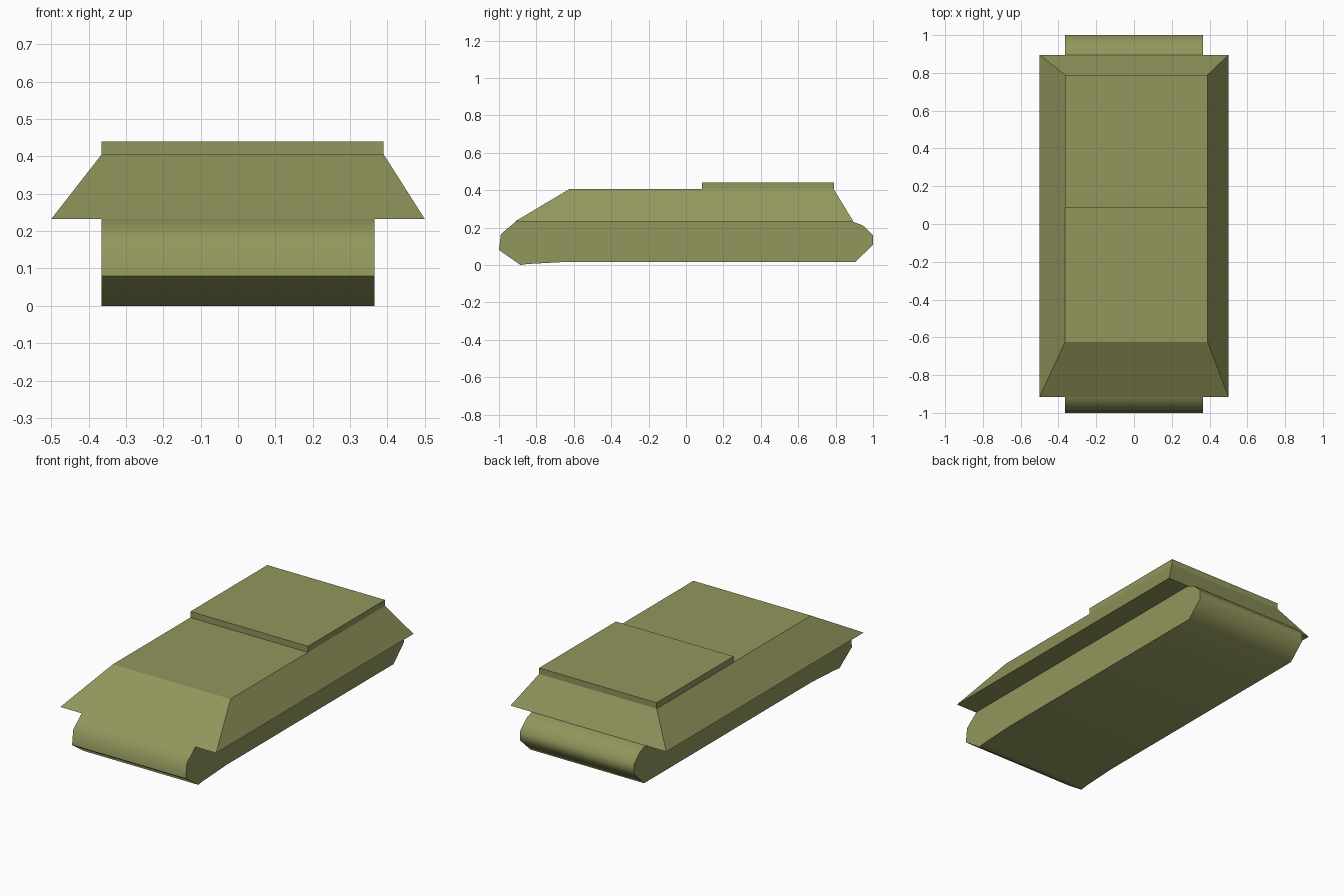
import bpy, bmesh, math

if "Cube" in bpy.data.objects:
    bpy.data.objects.remove(bpy.data.objects["Cube"])

olive = bpy.data.materials.new("olive_green")
olive.diffuse_color = (0.287, 0.305, 0.107, 1)
olive.use_nodes = True
olive.node_tree.nodes["Principled BSDF"].inputs["Base Color"].default_value = olive.diffuse_color


def loft(name, ring_a, ring_b):
    """Closed solid between two matching rings of points."""
    bm = bmesh.new()
    a = [bm.verts.new(p) for p in ring_a]
    b = [bm.verts.new(p) for p in ring_b]
    bm.faces.new(a)
    bm.faces.new(b)
    n = len(a)
    for i in range(n):
        j = (i + 1) % n
        bm.faces.new((a[i], a[j], b[j], b[i]))
    bmesh.ops.recalc_face_normals(bm, faces=bm.faces)
    mesh = bpy.data.meshes.new(name)
    bm.to_mesh(mesh)
    bm.free()
    mesh.materials.append(olive)
    obj = bpy.data.objects.new(name, mesh)
    bpy.context.collection.objects.link(obj)
    return obj


def rect(x0, x1, y0, y1, z):
    return [(x0, y0, z), (x1, y0, z), (x1, y1, z), (x0, y1, z)]


# Lower hull: side profile (y, z) extruded across, smooth around the profile
profile = [(-0.91, 0.232), (-0.99, 0.165), (-1.0, 0.08), (-0.885, 0.003),
           (-0.85, 0.005), (-0.63, 0.017), (0.905, 0.017), (1.0, 0.107),
           (1.0, 0.16), (0.945, 0.212), (0.89, 0.232)]
profile[3] = (-0.885, 0.0)
hull = loft("lower_hull", [(-0.365, y, z) for y, z in profile],
            [(0.365, y, z) for y, z in profile])
bpy.context.view_layer.objects.active = hull
hull.select_set(True)
bpy.ops.object.shade_smooth_by_angle(angle=math.radians(60))

# Sloped upper hull overhanging the lower one
loft("upper_hull", rect(-0.5, 0.5, -0.915, 0.895, 0.232),
     rect(-0.365, 0.39, -0.625, 0.79, 0.405))

# Raised rear deck
loft("rear_deck", rect(-0.365, 0.39, 0.085, 0.79, 0.405),
     rect(-0.365, 0.39, 0.085, 0.79, 0.44))
